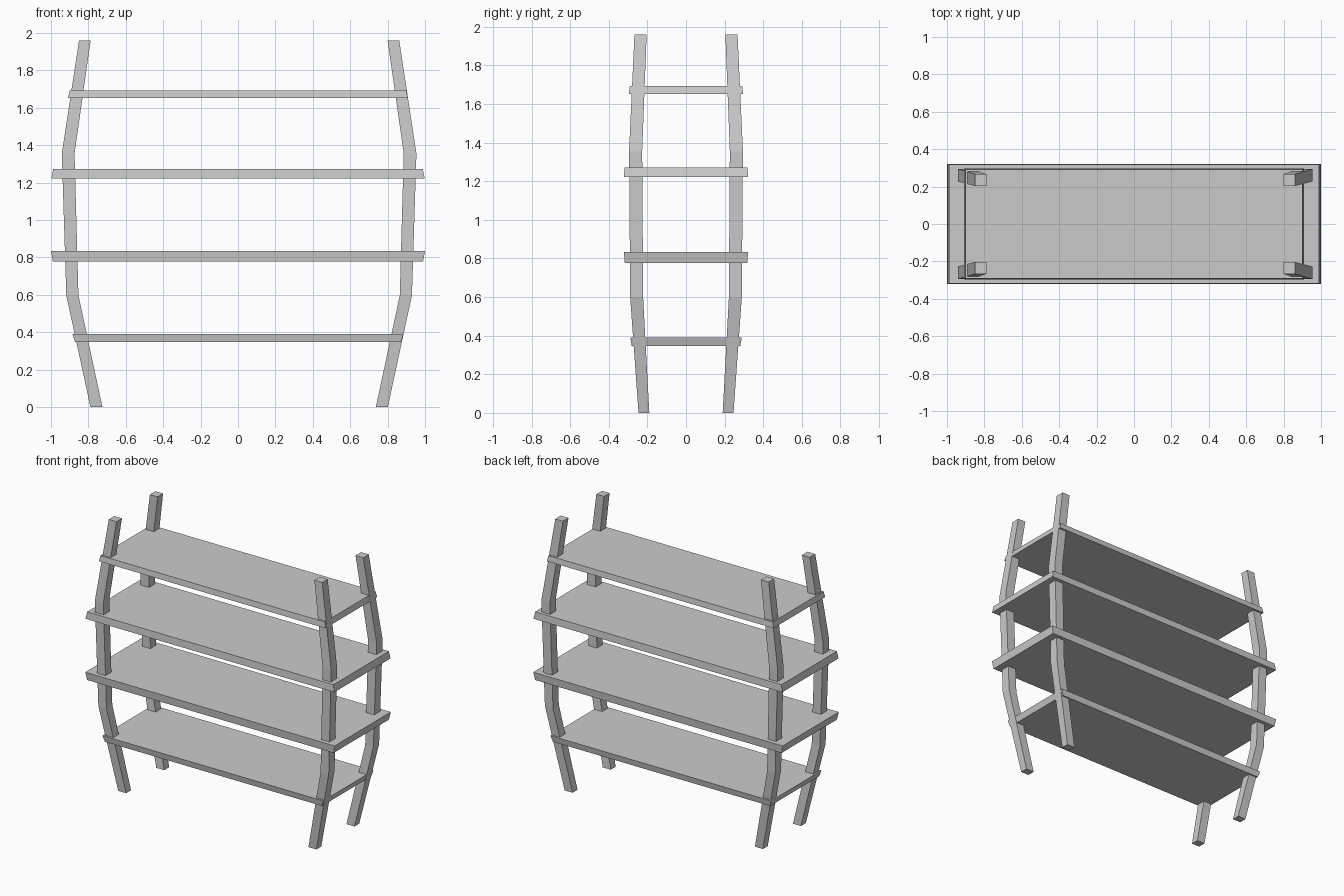
import bpy, bmesh

if "Cube" in bpy.data.objects:
    bpy.data.objects.remove(bpy.data.objects["Cube"])


def loft(name, rings):
    """Closed solid through rectangular sections (z, x0, x1, y0, y1)."""
    bm = bmesh.new()
    loops = [[bm.verts.new(p) for p in
              ((x0, y0, z), (x1, y0, z), (x1, y1, z), (x0, y1, z))]
             for z, x0, x1, y0, y1 in rings]
    for a, b in zip(loops, loops[1:]):
        for i in range(4):
            j = (i + 1) % 4
            bm.faces.new((a[i], a[j], b[j], b[i]))
    bm.faces.new(loops[0][::-1])
    bm.faces.new(loops[-1])
    bmesh.ops.recalc_face_normals(bm, faces=bm.faces)
    mesh = bpy.data.meshes.new(name)
    bm.to_mesh(mesh)
    bm.free()
    obj = bpy.data.objects.new(name, mesh)
    bpy.context.collection.objects.link(obj)
    return obj


# Bent corner posts: one section list, reflected to the four corners
POST = [(0.0, 0.731, 0.795, 0.190, 0.246),
        (0.597, 0.859, 0.924, 0.222, 0.289),
        (1.355, 0.880, 0.948, 0.227, 0.295),
        (1.96, 0.794, 0.856, 0.204, 0.267)]
CX = 0.006  # the posts sit slightly off centre
for sx, side in ((-1, "left"), (1, "right")):
    for sy, end in ((-1, "front"), (1, "back")):
        loft(f"{end}_{side}_post",
             [(z, CX + sx * x0, CX + sx * x1, sy * y0, sy * y1)
              for z, x0, x1, y0, y1 in POST])

# Shelves with slightly bevelled edges: (z, half width, half depth) bottom, top
SHELVES = [((0.347, 0.871, 0.281), (0.391, 0.885, 0.289)),
           ((0.777, 0.989, 0.317), (0.833, 1.0, 0.322)),
           ((1.221, 0.998, 0.322), (1.272, 0.988, 0.318)),
           ((1.652, 0.909, 0.296), (1.693, 0.900, 0.291))]
for n, levels in enumerate(SHELVES, 1):
    loft(f"shelf_{n}", [(z, -w, w, -d, d) for z, w, d in levels])
